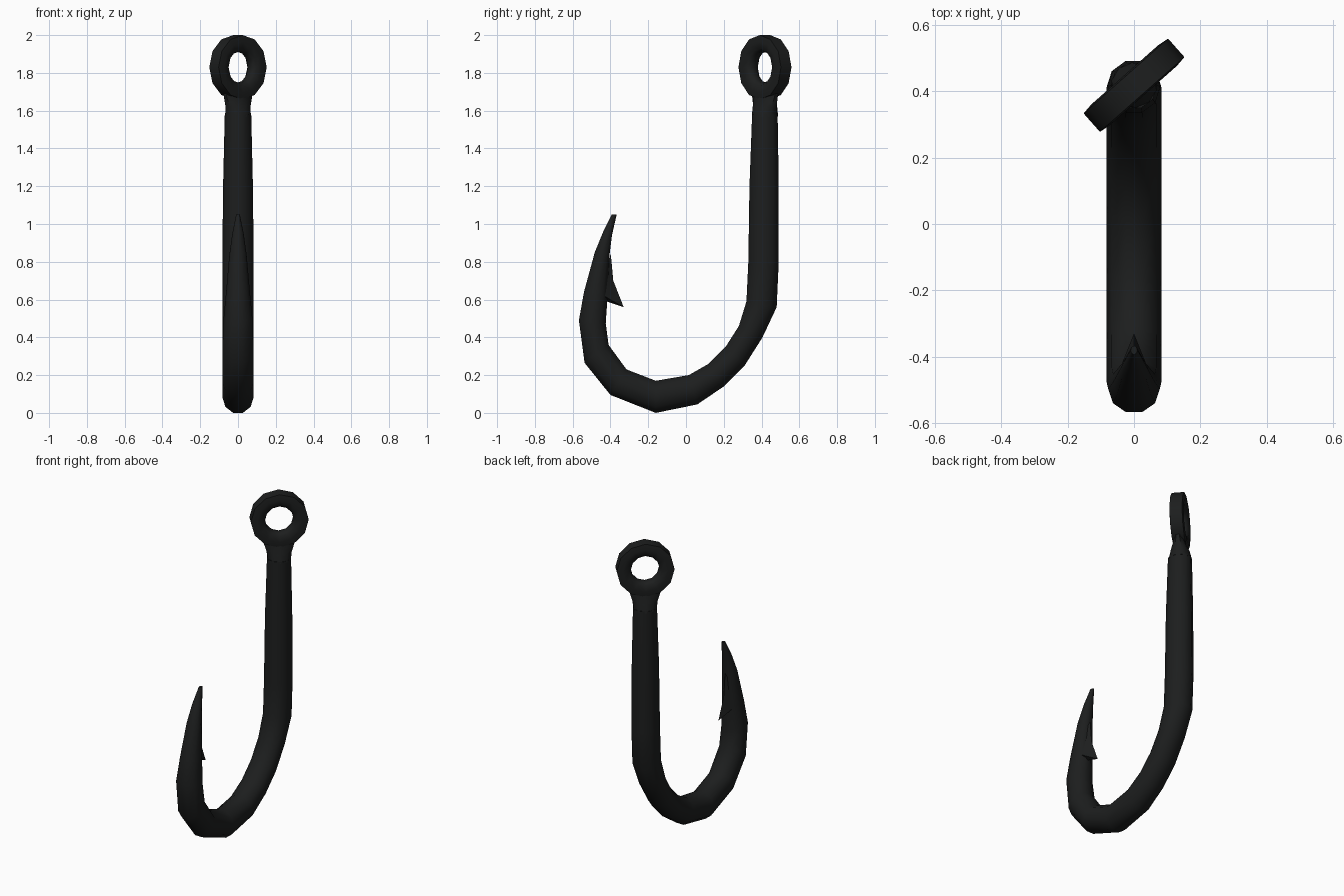
import bpy, bmesh, math
from mathutils import Vector

if "Cube" in bpy.data.objects:
    bpy.data.objects.remove(bpy.data.objects["Cube"])

mat = bpy.data.materials.new("black_metal")
mat.diffuse_color = (0.012, 0.013, 0.013, 1)
mat.use_nodes = True
mat.node_tree.nodes["Principled BSDF"].inputs["Base Color"].default_value = mat.diffuse_color


def finish(name, bm, angle=50):
    bmesh.ops.recalc_face_normals(bm, faces=bm.faces)
    me = bpy.data.meshes.new(name)
    bm.to_mesh(me)
    bm.free()
    ob = bpy.data.objects.new(name, me)
    bpy.context.collection.objects.link(ob)
    me.materials.append(mat)
    bpy.ops.object.select_all(action='DESELECT')
    ob.select_set(True)
    bpy.context.view_layer.objects.active = ob
    bpy.ops.object.shade_smooth_by_angle(angle=math.radians(angle))
    return ob


def loft(name, loops, closed=False, angle=50):
    """Skin a list of equal-length vertex loops."""
    bm = bmesh.new()
    rings = [[bm.verts.new(p) for p in lp] for lp in loops]
    n, m = len(rings[0]), len(rings)
    for i in range(m if closed else m - 1):
        a, b = rings[i], rings[(i + 1) % m]
        for j in range(n):
            k = (j + 1) % n
            bm.faces.new((a[j], a[k], b[k], b[j]))
    if not closed:
        bm.faces.new(rings[0])
        bm.faces.new(rings[-1])
    return finish(name, bm, angle)


# Hook: inner (y, z), outer (y, z), half width across x
SIDES = 10
ANGLES = [math.radians(18 + 36 * i) for i in range(SIDES)]
stations = [
    (0.350, 1.58, 0.485, 1.58, 0.070),
    (0.336, 1.20, 0.491, 1.20, 0.079),
    (0.330, 0.80, 0.491, 0.80, 0.083),
    (0.320, 0.59, 0.480, 0.56, 0.083),
    (0.280, 0.46, 0.405, 0.40, 0.083),
    (0.210, 0.35, 0.310, 0.25, 0.083),
    (0.120, 0.26, 0.200, 0.14, 0.083),
    (0.015, 0.20, 0.060, 0.045, 0.083),
    (-0.16, 0.17, -0.16, 0.00, 0.083),
    (-0.315, 0.23, -0.40, 0.095, 0.083),
    (-0.41, 0.36, -0.537, 0.265, 0.083),
    (-0.425, 0.475, -0.567, 0.49, 0.078),
    (-0.415, 0.62, -0.54, 0.64, 0.064),
    (-0.407, 0.82, -0.483, 0.85, 0.046),
    (-0.392, 0.94, -0.438, 0.96, 0.030),
    (-0.367, 1.05, -0.393, 1.05, 0.010),
]
loops = []
for yi, zi, yo, zo, hw in stations:
    inner, outer = Vector((0, yi, zi)), Vector((0, yo, zo))
    mid, half = (inner + outer) / 2, (outer - inner) / 2
    loops.append([mid + half * (math.cos(a) / math.cos(math.radians(18)))
                  + Vector((hw * math.sin(a), 0, 0)) for a in ANGLES])
loft("hook_body", loops)

# Eye: twisted about z
turn = math.radians(41.5)
d = Vector((math.cos(turn), math.sin(turn), 0))
n = Vector((-math.sin(turn), math.cos(turn), 0))
up = Vector((0, 0, 1))
centre = Vector((0, 0.418, 1.83))
section = [(0.170, -0.037), (0.170, 0.037), (0.135, 0.042), (0.098, 0.036),
           (0.084, 0.015), (0.084, -0.015), (0.098, -0.036), (0.135, -0.042)]
loops = []
for i in range(12):
    a = math.tau * i / 12
    r_dir = d * math.cos(a) + up * math.sin(a)
    loops.append([centre + r_dir * r + n * w for r, w in section])
loft("eye_ring", loops, closed=True)

# Neck: round shank flattening into the eye
loops = []
for z, hd, hn in [(1.57, 0.070, 0.070), (1.62, 0.076, 0.058), (1.67, 0.093, 0.038), (1.70, 0.100, 0.034)]:
    c = Vector((0, 0.418, z))
    loops.append([c + d * hd * math.cos(a) + n * hn * math.sin(a) for a in ANGLES])
loft("neck", loops)

# Barb: downward spike on the inside of the point
bm = bmesh.new()
for p in [(0, -0.398, 0.84), (0, -0.385, 0.70), (0, -0.33, 0.56), (0, -0.42, 0.59),
          (0.03, -0.43, 0.76), (-0.03, -0.43, 0.76),
          (0.042, -0.435, 0.62), (-0.042, -0.435, 0.62)]:
    bm.verts.new(p)
v = list(bm.verts)
for s, t in ((4, 6), (5, 7)):
    for f in ((0, 1, s), (1, t, s), (1, 2, t), (2, 3, t)):
        bm.faces.new([v[q] for q in f])
bm.faces.new((v[0], v[4], v[5]))
bm.faces.new((v[4], v[6], v[7], v[5]))
bm.faces.new((v[6], v[3], v[7]))
finish("barb", bm, 40)
